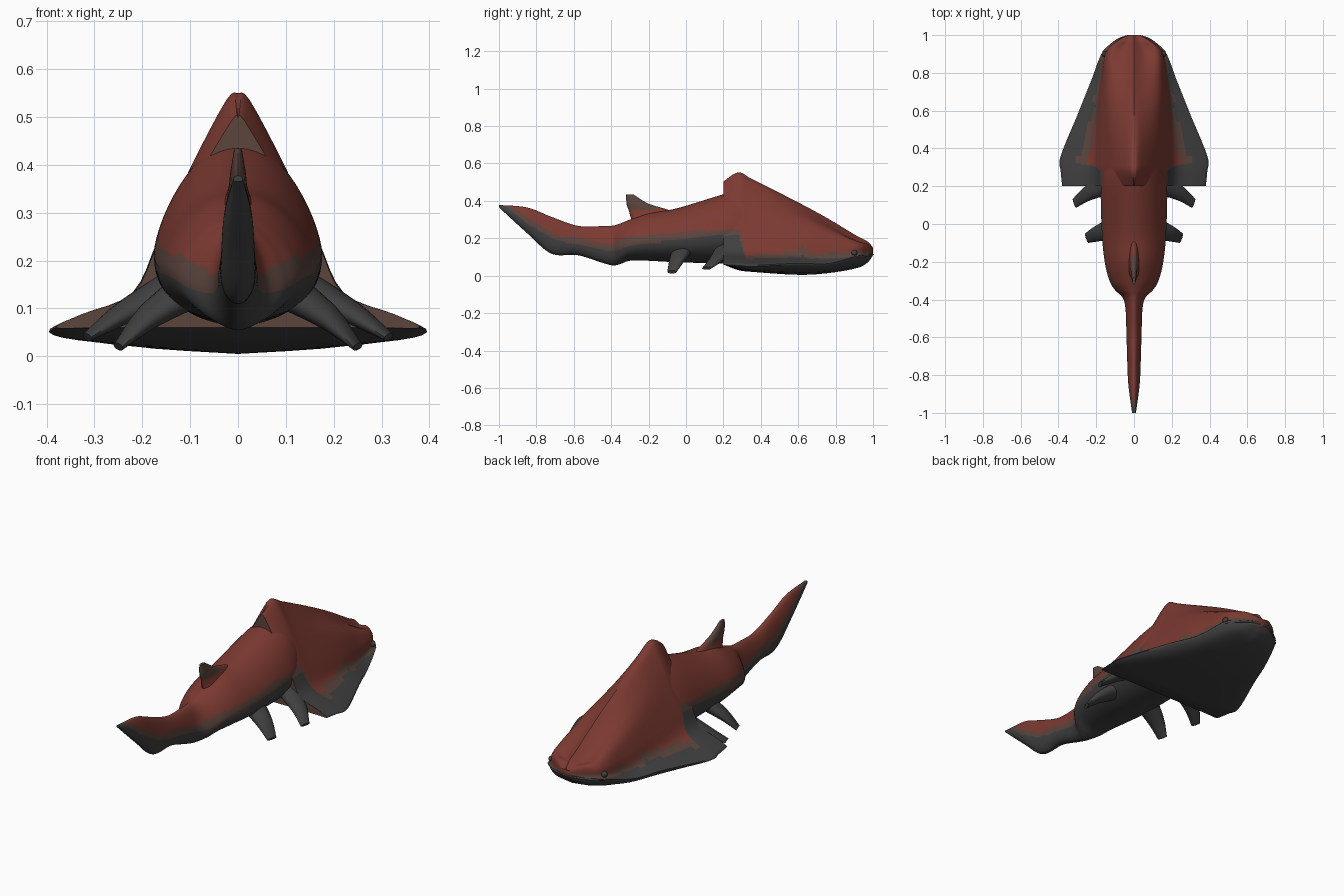
import bpy, math
from mathutils import Vector

if "Cube" in bpy.data.objects:
    bpy.data.objects.remove(bpy.data.objects["Cube"])


def material(name, rgb):
    m = bpy.data.materials.new(name)
    m.use_nodes = True
    m.diffuse_color = (*rgb, 1)
    bsdf = m.node_tree.nodes["Principled BSDF"]
    bsdf.inputs["Base Color"].default_value = (*rgb, 1)
    bsdf.inputs["Roughness"].default_value = 0.8
    return m


DARK, BROWN, RED = range(3)
MATERIALS = [material("dark grey", (.05, .05, .05)),
             material("dull brown", (.105, .058, .046)),
             material("brick red", (.2, .042, .031))]

# Colour borders along the length: y, top of the dark zone, top of the brown zone
BORDER = [(-1, .4, .42), (-.85, .28, .31), (-.7, .19, .22), (-.4, .13, .17),
          (-.3, .16, .21), (0, .2, .24), (.28, .22, .25), (.32, .09, .11),
          (.6, .1, .13), (.62, .11, .18), (.66, .09, .12), (1, .1, .13)]


def skin_colour(point):
    for a, b in zip(BORDER, BORDER[1:]):
        if a[0] <= point.y <= b[0]:
            low, high = Vector(a).lerp(Vector(b), (point.y - a[0]) / (b[0] - a[0])).yz
            return DARK if point.z < low else BROWN if point.z < high else RED
    return DARK


def spline(rows, steps):
    """Smooth curve through rows of numbers."""
    rows = [Vector(r) for r in rows]
    padded = [rows[0], *rows, rows[-1]]
    out = []
    for a, b, c, d in zip(padded, padded[1:], padded[2:], padded[3:]):
        for step in range(steps):
            t = step / steps
            out.append(b + (c - a) * (t / 2) + (a * 2 - b * 5 + c * 4 - d) * (t * t / 2)
                       + (b * 3 - a - c * 3 + d) * (t ** 3 / 2))
    return out + [rows[-1]]


def circle(count):
    angles = [math.tau * j / count for j in range(count)]
    return [(math.sin(a), math.cos(a)) for a in angles]


def loft(name, rings, paint):
    """Skin a row of closed rings, cap both ends and colour the faces by rule."""
    n = len(rings[0])
    verts = [tuple(p) for ring in rings for p in ring]
    faces = [(i * n + j, i * n + (j + 1) % n, (i + 1) * n + (j + 1) % n, (i + 1) * n + j)
             for i in range(len(rings) - 1) for j in range(n)]
    faces += [tuple(range(n))[::-1], tuple(range(len(verts) - n, len(verts)))]
    mesh = bpy.data.meshes.new(name)
    mesh.from_pydata(verts, [], faces)
    ob = bpy.data.objects.new(name, mesh)
    bpy.context.collection.objects.link(ob)
    for m in MATERIALS:
        mesh.materials.append(m)
    for face in mesh.polygons:
        face.material_index = paint(face.center)
    bpy.ops.object.select_all(action="DESELECT")
    bpy.context.view_layer.objects.active = ob
    ob.select_set(True)
    bpy.ops.object.mode_set(mode="EDIT")
    bpy.ops.mesh.select_all(action="SELECT")
    bpy.ops.mesh.normals_make_consistent(inside=False)
    bpy.ops.object.mode_set(mode="OBJECT")
    bpy.ops.object.shade_smooth_by_angle(angle=math.radians(45))


# Head shield: y, top, ridge width, shoulder x, shoulder z, half width, rim z, belly z
SHIELD = [(.2, .5, .014, .165, .24, .38, .06, .06),
          (.28, .55, .024, .165, .25, .388, .055, .03),
          (.36, .513, .028, .17, .23, .388, .05, .02),
          (.6, .392, .04, .175, .19, .29, .06, .005),
          (.76, .305, .05, .165, .165, .225, .06, .014),
          (.91, .215, .055, .145, .155, .165, .1, .04),
          (.97, .183, .03, .085, .155, .095, .11, .07),
          (1, .15, .012, .03, .14, .034, .125, .11)]


def shield_ring(row):
    y, top, ridge, shoulder_x, shoulder_z, width, rim, belly = row
    crest = Vector((ridge, top - ridge * .6))
    shoulder = Vector((shoulder_x, shoulder_z))
    edge = Vector((width, rim))
    swell = shoulder_x * .12 * min(1, max(0, y * 2 - .4))
    flank = crest.lerp(shoulder, .5) + Vector((swell, swell))
    foot = Vector((shoulder.lerp(edge, .25).x, shoulder.lerp(edge, .6).y))
    lip = Vector((foot.lerp(edge, .65).x, foot.lerp(edge, .6).y))
    under = Vector((width * .75, rim + (belly - rim) * .7))
    half = spline([(0, top), crest, flank, shoulder, foot, lip, edge, under, (0, belly)], 4)
    points = half + [Vector((-p.x, p.y)) for p in half[-2:0:-1]]
    return [(p.x, y, p.y) for p in points]


loft("head_shield", [shield_ring(r) for r in spline(SHIELD, 12)], skin_colour)

# Trunk and tail: y, half width, top, bottom
TRUNK = [(.32, .15, .46, .06), (.2, .175, .435, .065), (-.05, .17, .36, .072),
         (-.2, .155, .335, .08), (-.3, .13, .3, .08), (-.35, .1, .28, .063),
         (-.39, .06, .268, .055), (-.45, .045, .265, .07), (-.58, .04, .267, .11),
         (-.72, .036, .315, .118), (-.85, .03, .365, .228), (-1, .01, .378, .365)]


def trunk_ring(row):
    y, width, top, bottom = row
    middle = bottom + (top - bottom) * .42
    return [(width * s, y, middle + (top - middle) * c ** 1.4 if c > 0
             else middle - (middle - bottom) * abs(c) ** .9) for s, c in circle(56)]


loft("trunk_and_tail", [trunk_ring(r) for r in spline(TRUNK, 10)], skin_colour)

# Dorsal fin from wide base to narrow tip: front y, rear y, z, half thickness
DORSAL = [(-.05, -.29, .29, .045), (-.08, -.305, .345, .022),
          (-.2, -.318, .385, .016), (-.28, -.32, .434, .008)]


def dorsal_ring(row):
    front, rear, z, thick = row
    return [(thick * s, (front + rear) / 2 + (front - rear) / 2 * c, z) for s, c in circle(20)]


loft("dorsal_fin", [dorsal_ring(r) for r in spline(DORSAL, 6)],
     lambda p: BROWN if p.z > .35 and p.y < -.17 else RED)

# Paired fins from root to tip: x, y, z, half chord, half thickness
PADDLES = {"pectoral_fin": [(.13, .21, .15, .05, .03), (.24, .165, .09, .038, .02),
                            (.315, .11, .04, .024, .008)],
           "pelvic_fin": [(.1, -.02, .14, .055, .035), (.19, -.05, .08, .04, .022),
                          (.25, -.075, .02, .025, .008)]}


def paddle_ring(row, side):
    x, y, z, chord, thick = row
    return [(side * (x + thick * s * .6 + chord * c * .35), y + chord * c, z + thick * s)
            for s, c in circle(16)]


for label, side in (("left", 1), ("right", -1)):
    for fin, path in PADDLES.items():
        loft(f"{label}_{fin}", [paddle_ring(r, side) for r in spline(path, 7)],
             lambda p: DARK)
    # Eyes
    bpy.ops.mesh.primitive_uv_sphere_add(segments=16, ring_count=10, radius=.016,
                                         location=(side * .153, .9, .122))
    eye = bpy.context.object
    eye.name = label + "_eye"
    eye.data.materials.append(MATERIALS[DARK])
    bpy.ops.object.shade_smooth_by_angle()

# Mouth line around the snout
curve = bpy.data.curves.new("mouth_line", "CURVE")
curve.dimensions = "3D"
curve.bevel_depth = .006
line = curve.splines.new("POLY")
lip = spline([(.163, .91, .1), (.094, .97, .108), (.033, .994, .113), (0, .994, .113)], 6)
lip += [Vector((-p.x, p.y, p.z)) for p in lip[-2::-1]]
line.points.add(len(lip) - 1)
for point, p in zip(line.points, lip):
    point.co = (*p, 1)
curve.materials.append(MATERIALS[DARK])
bpy.context.collection.objects.link(bpy.data.objects.new("mouth_line", curve))
